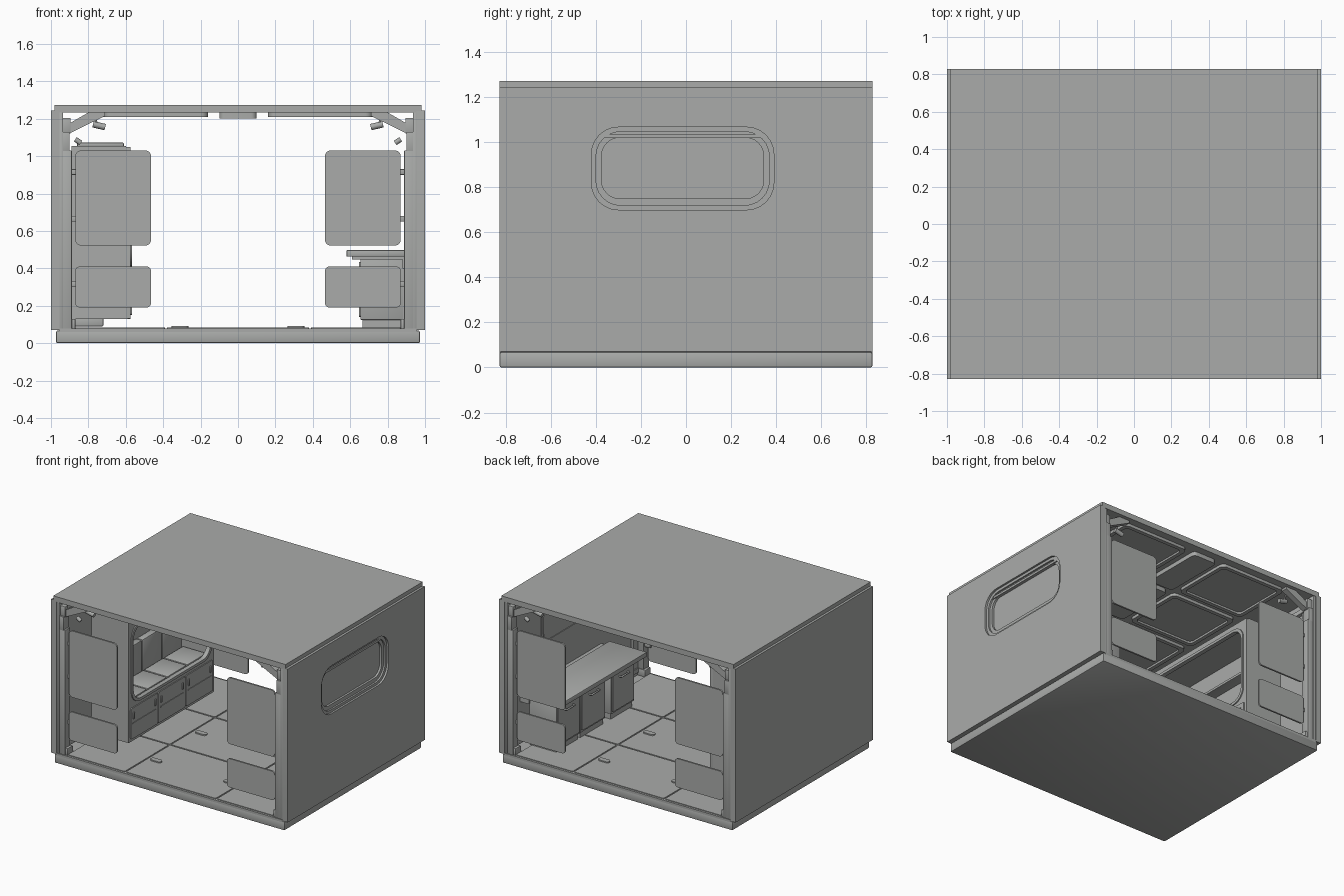
import bpy, bmesh, math

if "Cube" in bpy.data.objects:
    bpy.data.objects.remove(bpy.data.objects["Cube"])

grey = bpy.data.materials.new("plain_grey")
grey.use_nodes = True
COLOUR = (0.40, 0.41, 0.40, 1)
grey.diffuse_color = COLOUR
grey.node_tree.nodes["Principled BSDF"].inputs["Base Color"].default_value = COLOUR


def finish(name, bm, smooth=True):
    bmesh.ops.recalc_face_normals(bm, faces=bm.faces)
    mesh = bpy.data.meshes.new(name)
    bm.to_mesh(mesh)
    bm.free()
    mesh.materials.append(grey)
    ob = bpy.data.objects.new(name, mesh)
    bpy.context.collection.objects.link(ob)
    if smooth:
        bpy.ops.object.select_all(action="DESELECT")
        ob.select_set(True)
        bpy.context.view_layer.objects.active = ob
        bpy.ops.object.shade_smooth_by_angle(angle=math.radians(30))
    return ob


def box(name, x, y, z, bevel=0):
    """Box from (low, high) pairs on each axis."""
    bm = bmesh.new()
    bmesh.ops.create_cube(bm, size=1)
    for v in bm.verts:
        v.co = [lo + (c + 0.5) * (hi - lo) for c, (lo, hi) in zip(v.co, (x, y, z))]
    if bevel:
        bmesh.ops.bevel(bm, geom=bm.edges[:], offset=bevel, segments=2,
                        profile=0.5, affect="EDGES")
    return finish(name, bm, bevel > 0)


def rounded(u, v, r, steps=6):
    """Points of a rounded rectangle given by (low, high) pairs."""
    corners = [(u[1] - r, v[1] - r), (u[0] + r, v[1] - r),
               (u[0] + r, v[0] + r), (u[1] - r, v[0] + r)]
    return [(cx + r * math.cos(a), cy + r * math.sin(a))
            for k, (cx, cy) in enumerate(corners)
            for a in [(k + i / steps) * math.pi / 2 for i in range(steps + 1)]]


def place(axis, u, v, d):
    return {"x": (d, u, v), "y": (u, d, v), "z": (u, v, d)}[axis]


def plate(name, axis, outline, depth, hole=None):
    """Extrude an outline along an axis, with an optional hole of equal count."""
    bm = bmesh.new()
    n = len(outline)
    loops = [[bm.verts.new(place(axis, *p, d)) for p in pts]
             for pts in ([outline, hole] if hole else [outline]) for d in depth]
    pairs = [(0, 1), (2, 3), (0, 2), (1, 3)] if hole else [(0, 1)]
    for a, b in pairs:
        for i in range(n):
            j = (i + 1) % n
            bm.faces.new((loops[a][i], loops[a][j], loops[b][j], loops[b][i]))
    if not hole:
        bm.faces.new(loops[0])
        bm.faces.new(loops[1])
    return finish(name, bm)


def rod(name, points, radius):
    """Round tube along a short path."""
    curve = bpy.data.curves.new(name, "CURVE")
    curve.dimensions = "3D"
    curve.bevel_depth = radius
    curve.bevel_resolution = 2
    curve.use_fill_caps = True
    line = curve.splines.new("POLY")
    line.points.add(len(points) - 1)
    for p, co in zip(line.points, points):
        p.co = (*co, 1)
    curve.materials.append(grey)
    ob = bpy.data.objects.new(name, curve)
    bpy.context.collection.objects.link(ob)


LENGTH = (-0.828, 0.828)

# Shell: floor, roof, walls
box("floor_slab", (-0.972, 0.972), LENGTH, (0, 0.068), 0.008)
box("floor_deck", (-0.955, 0.955), LENGTH, (0.06, 0.078))
box("roof_slab", (-0.982, 0.982), LENGTH, (1.24, 1.273))
box("ceiling", (-0.955, 0.955), LENGTH, (1.232, 1.245))
box("right_wall", (-1, -0.955), LENGTH, (0.07, 1.243))
window = rounded((-0.42, 0.39), (0.70, 1.067), 0.12)
plate("left_wall", "x", rounded(LENGTH, (0.07, 1.243), 0.001), (0.955, 1), window)

# Window: stepped rim, pane, shade roller
step = rounded((-0.40, 0.37), (0.72, 1.047), 0.11)
opening = rounded((-0.375, 0.345), (0.75, 1.02), 0.08)
plate("window_rim", "x", window, (0.95, 0.985), step)
plate("window_inner_rim", "x", step, (0.945, 0.972), opening)
plate("window_pane", "x", opening, (0.95, 0.956))
box("window_shade_bar", (0.955, 0.98), (-0.38, 0.35), (1.018, 1.035))

# Corner structure, mirrored over both axes
for sx in (-1, 1):
    for sy in (-1, 1):
        def bx(name, x, y, z, bevel=0.004):
            box(name, sorted((sx * x[0], sx * x[1])),
                sorted((sy * y[0], sy * y[1])), z, bevel)
        bx("corner_post", (0.888, 0.945), (0.755, 0.822), (0.075, 1.03))
        bx("post_head", (0.90, 0.955), (0.755, 0.822), (1.02, 1.13))
        bx("post_cap", (0.895, 0.95), (0.77, 0.81), (1.12, 1.205))
        bx("post_foot", (0.87, 0.955), (0.75, 0.815), (0.075, 0.13))
        bx("post_backing", (0.935, 0.956), (0.70, 0.825), (0.075, 1.235))
        brace = [(sx * a, b) for a, b in
                 [(0.945, 1.10), (0.945, 1.15), (0.80, 1.233), (0.71, 1.233), (0.71, 1.215)]]
        plate("corner_brace", "y", brace, (sy * 0.755, sy * 0.80))
        # Flat end screens
        side = sorted((sx * 0.465, sx * 0.87))
        plate("upper_screen", "y", rounded(side, (0.522, 1.03), 0.03), (sy * 0.785, sy * 0.798))
        plate("lower_screen", "y", rounded(side, (0.19, 0.41), 0.025), (sy * 0.785, sy * 0.798))
        for z in (0.3, 0.65, 0.9):
            bx("screen_arm", (0.84, 0.90), (0.765, 0.787), (z, z + 0.03))
        # Small lamps below the roof
        rod("lamp", [(sx * 0.775, sy * 0.72, 1.17), (sx * 0.71, sy * 0.72, 1.155)], 0.017)
        rod("lamp_stem", [(sx * 0.75, sy * 0.72, 1.165), (sx * 0.78, sy * 0.72, 1.235)], 0.006)
        rod("corner_lamp", [(sx * 0.87, sy * 0.70, 1.09), (sx * 0.84, sy * 0.70, 1.07)], 0.014)
    # Wall rails running along the room
    for z in (0.10, 1.14):
        box("wall_rail", sorted((sx * 0.925, sx * 0.956)), (-0.76, 0.76), (z, z + 0.035), 0.004)

# Ceiling panels: a framed grid with a central spine
for y in (-0.53, 0, 0.53):
    span = (y - 0.24, y + 0.24)
    for x in (-0.44, 0.44):
        side = (x - 0.28, x + 0.28)
        inner = rounded((x - 0.25, x + 0.25), (y - 0.21, y + 0.21), 0.03)
        plate("ceiling_frame", "z", rounded(side, span, 0.04), (1.21, 1.234), inner)
        plate("ceiling_panel", "z", inner, (1.225, 1.234))
    plate("ceiling_light", "z", rounded((-0.1, 0.1), span, 0.03), (1.2, 1.234))

# Floor panels with narrow seams and flush pull handles
for x0, x1 in ((-0.87, -0.39), (-0.38, 0.38), (0.39, 0.87)):
    for y in (-0.545, 0, 0.545):
        plate("floor_panel", "z", rounded((x0, x1), (y - 0.267, y + 0.267), 0.01),
              (0.076, 0.083))
for x in (-0.31, 0.31):
    for y in (-0.545, 0, 0.545):
        plate("floor_handle", "z", rounded((x - 0.045, x + 0.045), (y - 0.02, y + 0.02), 0.018),
              (0.08, 0.092))

# Sleeping alcove along the right wall
Y0, Y1 = -0.50, 0.53
hole = rounded((Y0 + 0.05, Y1 - 0.05), (0.43, 0.99), 0.09)
rim = rounded((Y0 + 0.03, Y1 - 0.03), (0.41, 1.01), 0.10)
plate("alcove_front", "x", rounded((Y0, Y1), (0.13, 1.05), 0.005), (-0.60, -0.575), hole)
plate("alcove_rim", "x", rim, (-0.58, -0.567), hole)
box("alcove_back", (-0.89, -0.87), (Y0, Y1), (0.09, 1.05))
for y in (Y0, Y1 - 0.03):
    box("alcove_end", (-0.88, -0.59), (y, y + 0.03), (0.13, 1.05))
box("alcove_roof", (-0.89, -0.60), (Y0, Y1), (1.03, 1.055))
box("alcove_cap", (-0.86, -0.61), (Y0 + 0.02, Y1 - 0.02), (1.05, 1.072), 0.006)
box("bed_base", (-0.88, -0.59), (Y0 + 0.02, Y1 - 0.02), (0.13, 0.39))
box("alcove_plinth", (-0.89, -0.72), (Y0 + 0.01, Y1 - 0.01), (0.09, 0.14), 0.005)
box("alcove_shelf", (-0.875, -0.79), (Y0 + 0.03, Y1 - 0.03), (0.82, 0.84), 0.004)
for i in range(4):
    y = Y0 + 0.035 + i * 0.24
    box("seat_cushion", (-0.81, -0.605), (y, y + 0.235), (0.385, 0.435), 0.012)
    box("back_cushion", (-0.87, -0.815), (y, y + 0.235), (0.385, 0.66), 0.012)
for i in range(3):
    y = Y0 + 0.02 + i * 0.333
    plate("drawer_front", "x", rounded((y, y + 0.323), (0.15, 0.385), 0.012), (-0.577, -0.568))
    box("drawer_groove", (-0.57, -0.564), (y + 0.02, y + 0.30), (0.265, 0.272))
    for end in (y + 0.03, y + 0.29):
        box("drawer_latch", (-0.57, -0.56), (end - 0.006, end + 0.006), (0.30, 0.35), 0.002)

# Desk with three cabinets along the left wall
box("desk_top", (0.58, 0.90), (-0.36, 0.66), (0.462, 0.498), 0.006)
box("desk_underframe", (0.61, 0.90), (-0.34, 0.64), (0.448, 0.465))
box("desk_wall_bracket", (0.88, 0.956), (-0.34, 0.64), (0.40, 0.47))
for y0, y1 in ((-0.31, -0.03), (0.04, 0.34), (0.35, 0.63)):
    box("cabinet", (0.655, 0.885), (y0, y1), (0.125, 0.45), 0.004)
    box("cabinet_plinth", (0.665, 0.885), (y0 + 0.01, y1 - 0.01), (0.083, 0.13))
    plate("cabinet_door", "x", rounded((y0 + 0.012, y1 - 0.012), (0.14, 0.435), 0.012),
          (0.648, 0.657))
    mid = (y0 + y1) / 2
    rod("cabinet_handle", [(0.65, mid - 0.05, 0.385), (0.63, mid - 0.045, 0.385),
                           (0.63, mid + 0.045, 0.385), (0.65, mid + 0.05, 0.385)], 0.007)
